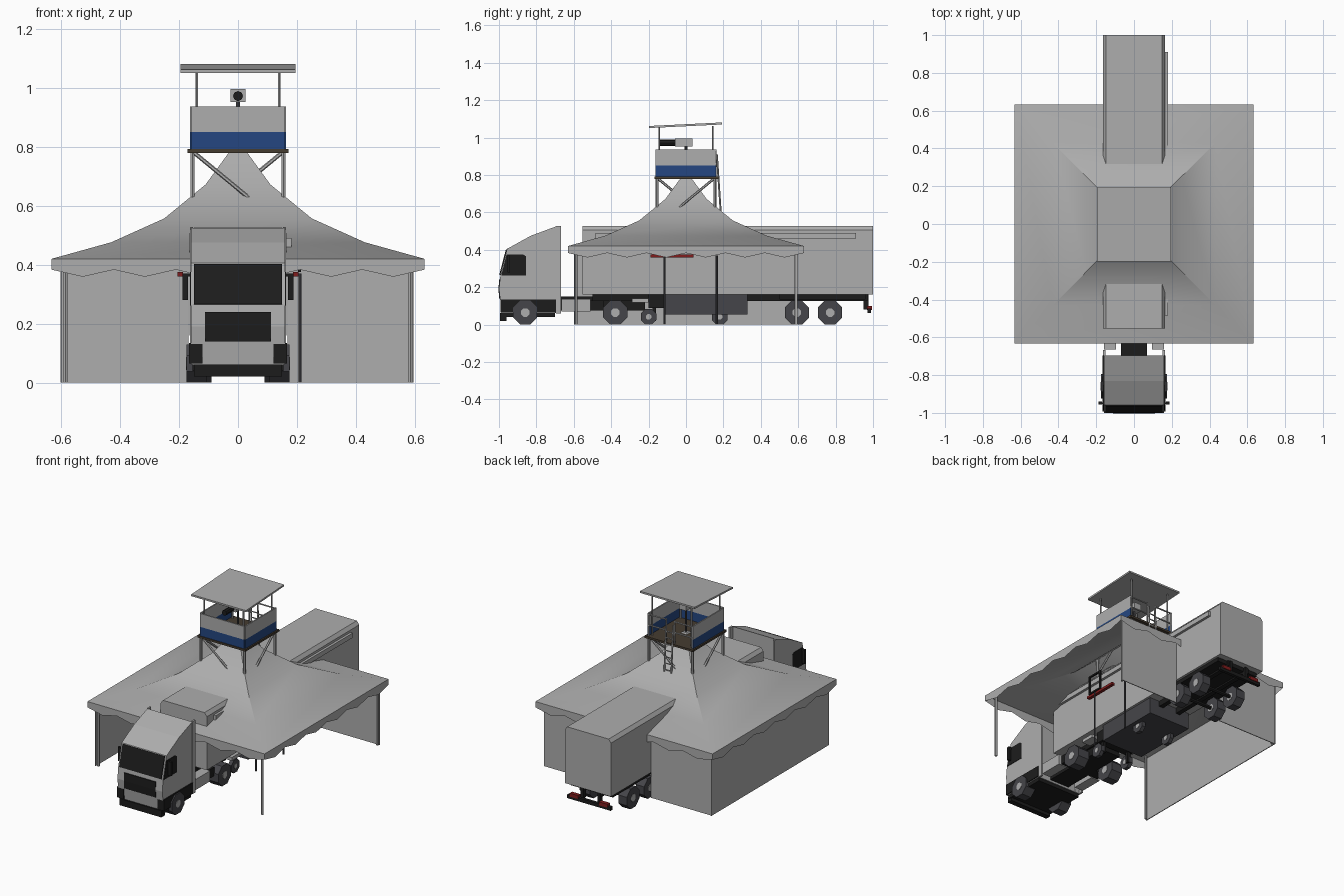
import bpy, bmesh, math
from mathutils import Vector

cube = bpy.data.objects.get("Cube")
if cube:
    bpy.data.objects.remove(cube, do_unlink=True)


def material(name, r, g, b):
    m = bpy.data.materials.new(name)
    m.use_nodes = True
    m.diffuse_color = (r, g, b, 1)
    m.node_tree.nodes["Principled BSDF"].inputs["Base Color"].default_value = (r, g, b, 1)
    return m


GREY = material("light grey", .42, .42, .42)
BLUE = material("blue", .018, .062, .22)
BLACK = material("black", .012, .012, .012)
SLATE = material("slate", .06, .06, .068)
BROWN = material("brown", .06, .045, .03)
RED = material("red", .22, .012, .012)


def finish(name, bm, mat, normals=True):
    if normals:
        bmesh.ops.recalc_face_normals(bm, faces=bm.faces)
    me = bpy.data.meshes.new(name)
    bm.to_mesh(me)
    bm.free()
    me.materials.append(mat)
    ob = bpy.data.objects.new(name, me)
    bpy.context.collection.objects.link(ob)
    return ob


def box(name, x, y, z, mat):
    bm = bmesh.new()
    bmesh.ops.create_cube(bm, size=1)
    for v in bm.verts:
        for i, (lo, hi) in enumerate((x, y, z)):
            v.co[i] = hi if v.co[i] > 0 else lo
    return finish(name, bm, mat)


def pair(name, x, y, z, mat):
    box("left_" + name, x, y, z, mat)
    box("right_" + name, (-x[1], -x[0]), y, z, mat)


def tube(name, a, b, r, mat, sides=6):
    a, b = Vector(a), Vector(b)
    bm = bmesh.new()
    bmesh.ops.create_cone(bm, cap_ends=True, segments=sides, radius1=r, radius2=r, depth=(b - a).length)
    turn = (b - a).to_track_quat('Z', 'Y')
    for v in bm.verts:
        v.co = turn @ v.co + (a + b) / 2
    return finish(name, bm, mat)


def prism(name, profile, lo, hi, axis, mat):
    # Profile is (y, z) for axis x, or (x, z) for axis y
    def at(p, t):
        return (t, *p) if axis == 'x' else (p[0], t, p[1])
    bm = bmesh.new()
    a, b = ([bm.verts.new(at(p, t)) for p in profile] for t in (lo, hi))
    n = len(profile)
    bm.faces.new(a)
    bm.faces.new(b)
    for i in range(n):
        bm.faces.new((a[i], a[(i + 1) % n], b[(i + 1) % n], b[i]))
    return finish(name, bm, mat)


def wheel(name, x, y, r, width):
    # Octagonal tyre standing on a flat, with a lighter hub
    for s in (-1, 1):
        side = "left_" if s > 0 else "right_"
        for part, rad, grow, mat in (("", r, 0, SLATE), ("_hub", r * .35, .004, GREY)):
            bm = bmesh.new()
            bmesh.ops.create_cone(bm, cap_ends=True, segments=8, radius1=rad, radius2=rad, depth=width + grow)
            for v in bm.verts:
                c, q = math.cos(math.pi / 8), math.sin(math.pi / 8)
                px, py = v.co.x * c - v.co.y * q, v.co.x * q + v.co.y * c
                v.co = (s * x + v.co.z, y + px, r * c + py)
            finish(side + name + part, bm, mat)


# Tent roof: concave square loft
bm = bmesh.new()
rings = []
for d, z in ((.632, .42), (.43, .476), (.25, .557), (.11, .672), (.035, .775), (.015, .80)):
    rings.append([bm.verts.new((sx * d, sy * d, z)) for sx, sy in ((-1, -1), (1, -1), (1, 1), (-1, 1))])
for low, high in zip(rings, rings[1:]):
    for i in range(4):
        j = (i + 1) % 4
        bm.faces.new((low[i], low[j], high[j], high[i]))
bm.faces.new(rings[-1])
roof = finish("tent_roof", bm, GREY, False)
bpy.context.view_layer.objects.active = roof
roof.select_set(True)
bpy.ops.object.shade_smooth_by_angle(angle=math.radians(30))
roof.select_set(False)

# Scalloped valance around the eaves
bm = bmesh.new()
N = 24
for k in range(4):
    c, s = round(math.cos(k * math.pi / 2)), round(math.sin(k * math.pi / 2))
    row = []
    for i in range(N + 1):
        u, w = -.632 + 1.264 * i / N, -.632
        x, y = u * c - w * s, u * s + w * c
        drop = .371 + .012 * math.cos(math.pi * i / 2)
        row.append((bm.verts.new((x, y, .42)), bm.verts.new((x, y, drop))))
    for (a, b), (d, e) in zip(row, row[1:]):
        bm.faces.new((a, b, e, d))
finish("tent_valance", bm, GREY, False)

# Tent walls and poles
box("right_tent_wall", (-.602, -.597), (-.6, .6), (0, .425), GREY)
box("back_right_tent_wall", (-.6, -.168), (.592, .597), (0, .425), GREY)
box("back_left_tent_wall", (.168, .595), (.592, .597), (0, .425), GREY)
for x in (-.585, .585):
    for y in (-.587, .587):
        tube("tent_corner_pole", (x, y, 0), (x, y, .43), .008, GREY)
for y in (-.115, .165):
    tube("entrance_pole", (.21, y, 0), (.21, y, .37), .006, SLATE)
pair("light_bar", (.186, .206), (-.19, .04), (.36, .376), RED)
for z in (.375, .49):
    box("sign_frame_rail", (.203, .213), (-.17, -.06), (z, z + .01), BLACK)
for y in (-.17, -.07):
    box("sign_frame_side", (.203, .213), (y, y + .01), (.375, .5), BLACK)

# Trailer body with bevelled roof edges, and awning roll
prism("trailer_body", [(-.165, .16), (.165, .16), (.165, .505), (.148, .527), (-.148, .527), (-.165, .505)],
      -.553, 1, 'y', GREY)
box("awning_roll", (.16, .181), (-.485, .91), (.46, .49), GREY)

# Trailer running gear
pair("trailer_rail", (.05, .08), (-.5, .97), (.125, .165), BLACK)
box("rear_underframe", (-.15, .15), (.5, .96), (.135, .165), BLACK)
box("equipment_box", (-.15, .15), (-.11, .33), (.055, .162), SLATE)
box("front_locker", (-.12, .12), (-.2, -.11), (.09, .162), BLACK)
for y in (.593, .77):
    wheel("trailer_wheel", .132, y, .07, .06)
    tube("trailer_axle", (-.13, y, .065), (.13, y, .065), .012, BLACK)
for y in (-.2, .18):
    wheel("support_wheel", .11, y, .045, .025)
pair("landing_leg", (.085, .105), (-.18, -.16), (.02, .16), BLACK)
box("rear_bumper", (-.155, .155), (.97, .99), (.062, .085), BLACK)
pair("tail_light", (.075, .135), (.968, .994), (.078, .1), RED)
pair("bumper_bracket", (.05, .07), (.95, .975), (.08, .165), BLACK)

# Cab, with stepped roof fairing
prism("cab", [(-.985, .062), (-1, .19), (-.992, .265), (-.957, .405), (-.83, .475), (-.695, .525), (-.695, .062)],
      -.16, .16, 'x', GREY)
prism("windscreen", [(-.993, .265), (-.998, .267), (-.963, .402), (-.957, .4)], -.15, .15, 'x', BLACK)
prism("grille", [(-.993, .14), (-1, .14), (-1.002, .19), (-1, .24), (-.993, .24)], -.112, .112, 'x', BLACK)
for s in (-1, 1):
    prism("cab_side_window", [(-.985, .262), (-.855, .262), (-.855, .365), (-.87, .375), (-.955, .375)],
          s * .159, s * .163, 'x', BLACK)
    prism("cab_front_pillar_glass", [(-.988, .262), (-.98, .262), (-.95, .375), (-.96, .375)],
          s * .15, s * .162, 'x', BLACK)
pair("cab_side_fairing", (.152, .163), (-.695, -.668), (.06, .528), GREY)
pair("cab_skirt", (.12, .167), (-.993, -.695), (.065, .135), BLACK)
box("cab_floor", (-.155, .155), (-.985, -.7), (.04, .075), BLACK)
box("front_bumper", (-.15, .15), (-.995, -.96), (.02, .062), BLACK)
pair("mirror", (.17, .189), (-.955, -.94), (.28, .37), BLACK)
pair("mirror_arm", (.155, .175), (-.952, -.944), (.36, .37), BLACK)

# Tractor chassis, tanks and wheels
box("tractor_chassis", (-.07, .07), (-.95, -.22), (.075, .15), BLACK)
pair("fuel_tank", (.095, .158), (-.665, -.51), (.07, .138), GREY)
pair("chassis_side_box", (.07, .14), (-.51, -.44), (.075, .13), BLACK)
pair("rear_fender", (.1, .16), (-.29, -.2), (.118, .14), GREY)
wheel("front_wheel", .14, -.86, .07, .07)
wheel("drive_wheel", .13, -.378, .07, .08)

# Lookout tower: legs, braces and deck
A = .155
for x in (-A, A):
    for y in (-A, A):
        tube("tower_leg", (x, y, .5), (x, y, .79), .008, GREY)
for s in (-1, 1):
    for end in ((-s * A, s * A), (s * A, -s * A)):
        tube("tower_brace", (s * A, s * A, .785), (*end, .53), .007, GREY)
box("tower_deck", (-.172, .172), (-.168, .175), (.779, .792), BROWN)

# Parapet panels: blue lower band, grey upper band
for low, high, mat in ((.792, .85, BLUE), (.85, .936, GREY)):
    box("front_parapet", (-.157, .157), (-.163, -.155), (low, high), mat)
    pair("parapet", (.155, .163), (-.157, .16), (low, high), mat)

# Back railing, ladder and roof posts
for z in (.86, .93):
    for s in (-1, 1):
        tube("back_rail", (s * .16, .158, z), (s * .03, .158, z), .005, GREY)
for x in (-.155, -.03, .03, .155):
    tube("rail_post", (x, .158, .79), (x, .158, .935), .005, GREY)
for x in (-.025, .025):
    tube("ladder_rail", (x, .165, .91), (x, .187, .58), .005, GREY)
for i in range(7):
    z = .62 + i * .04
    y = .165 + (.91 - z) / 15
    tube("ladder_rung", (-.025, y, z), (.025, y, z), .004, GREY)
for x in (-.14, .14):
    for y in (-.143, .143):
        tube("roof_post", (x, y, .79), (x, y, 1.062), .005, GREY)
prism("tower_roof", [(-.198, 1.051), (.192, 1.07), (.192, 1.081), (-.198, 1.062)], -.195, .195, 'x', GREY)

# Searchlight on a stand
tube("light_stand", (0, 0, .79), (0, 0, .955), .007, SLATE)
box("searchlight_body", (-.026, .026), (-.06, .036), (.952, .996), GREY)
tube("searchlight_lens", (0, -.14, .972), (0, -.05, .972), .017, BLACK, 8)
